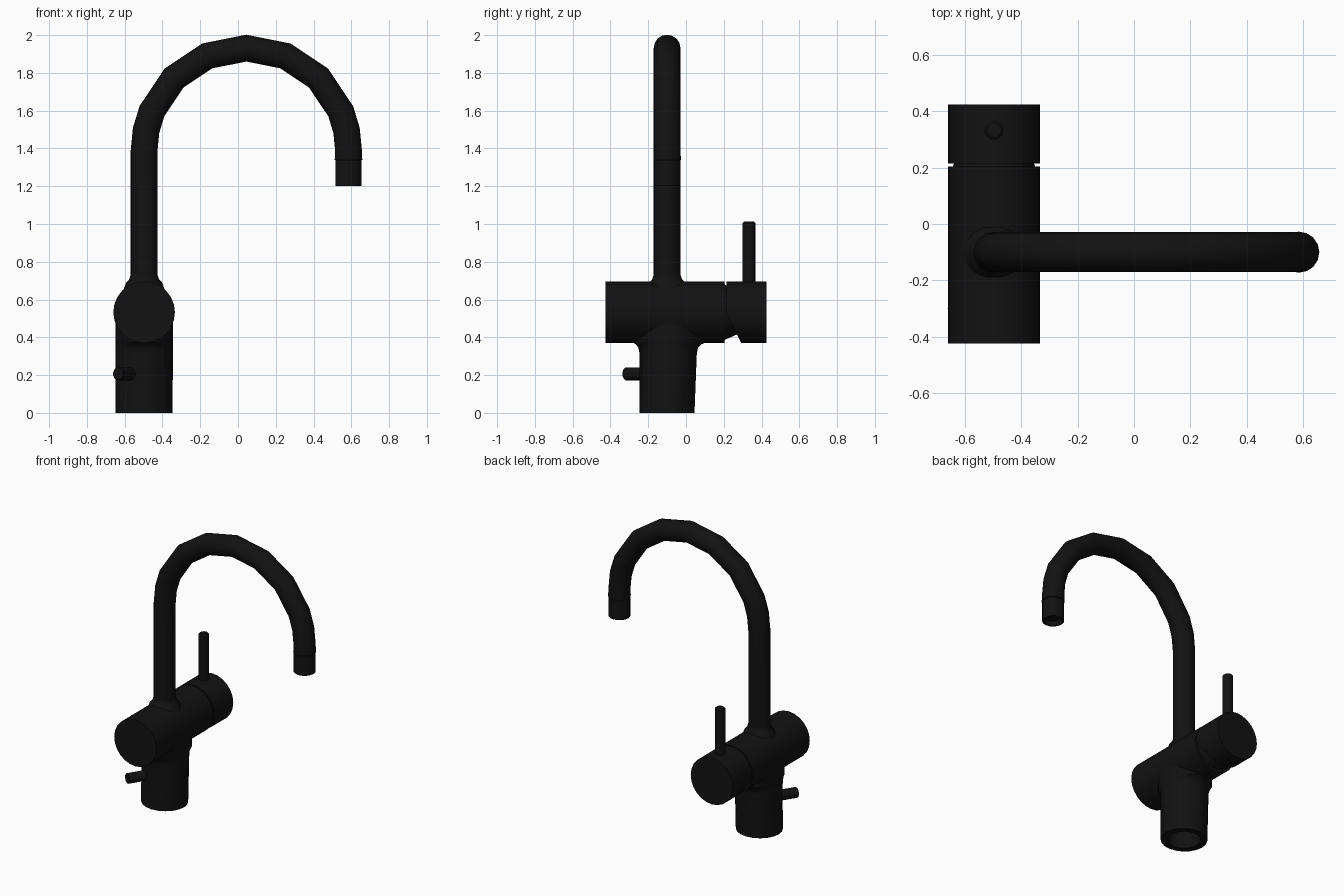
import bpy, bmesh, math
from mathutils import Vector

if "Cube" in bpy.data.objects:
    bpy.data.objects.remove(bpy.data.objects["Cube"])

X, Y, Z = Vector((1, 0, 0)), Vector((0, 1, 0)), Vector((0, 0, 1))
CX, CY, CZ = -0.497, -0.10, 0.533   # column axis x/y, body axis height
R = 0.163                            # body radius

black = bpy.data.materials.new("matte_black")
black.diffuse_color = (0.006, 0.006, 0.006, 1)
black.use_nodes = True
black.node_tree.nodes["Principled BSDF"].inputs["Base Color"].default_value = black.diffuse_color


def ring(c, u, v, ru, rv=None, n=20):
    rv = ru if rv is None else rv
    return [Vector(c) + u * ru * math.cos(2 * math.pi * i / n)
            + v * rv * math.sin(2 * math.pi * i / n) for i in range(n)]


def loft(name, rings, cut=None):
    """Skin a chain of rings, cap both ends, optionally slice by a plane."""
    bm = bmesh.new()
    loops = [[bm.verts.new(p) for p in r] for r in rings]
    for a, b in zip(loops, loops[1:]):
        for i in range(len(a)):
            j = (i + 1) % len(a)
            bm.faces.new((a[i], a[j], b[j], b[i]))
    bm.faces.new(loops[0][::-1])
    bm.faces.new(loops[-1])
    if cut:
        res = bmesh.ops.bisect_plane(bm, geom=bm.verts[:] + bm.edges[:] + bm.faces[:],
                                     plane_co=cut[0], plane_no=cut[1], clear_outer=True)
        edges = [e for e in res["geom_cut"] if isinstance(e, bmesh.types.BMEdge)]
        bmesh.ops.holes_fill(bm, edges=edges)
    bmesh.ops.recalc_face_normals(bm, faces=bm.faces[:])
    me = bpy.data.meshes.new(name)
    bm.to_mesh(me)
    bm.free()
    me.materials.append(black)
    ob = bpy.data.objects.new(name, me)
    bpy.context.collection.objects.link(ob)
    return ob


def turned(name, origin, axis, profile, n=20, cut=None):
    """Turned part: profile is (distance along axis, radius)."""
    u = axis.orthogonal().normalized()
    v = axis.cross(u)
    return loft(name, [ring(Vector(origin) + axis * d, u, v, r, n=n) for d, r in profile], cut)


# horizontal mixer body
turned("mixer_body", (CX, 0, CZ), Y, [(-0.425, R), (0.205, R)], 24)

# tapered cartridge core between body and handle
turned("cartridge_core", (CX, 0, CZ), Y, [(0.19, 0.146), (0.205, 0.146), (0.30, 0.105)], 24)

# handle drum, underside sliced at a slant
turned("handle_drum", (CX, 0, CZ), Y, [(0.214, R), (0.425, R)], 24,
       cut=(Vector((CX, 0.212, 0.53)), Vector((0, -0.16, -0.08))))

# lever pin
turned("handle_lever", (CX, 0.333, 0), Z,
       [(0.66, 0.034), (1.005, 0.034), (1.013, 0.026)], 14)

# base column: z, y min, y max, x radius; hollow below, flared into the body
levels = [(0.20, -0.20, 0.00, 0.10), (0.0, -0.205, 0.005, 0.105),
          (0.0, -0.245, 0.045, 0.151), (0.31, -0.245, 0.057, 0.152),
          (0.345, -0.252, 0.063, 0.152), (0.362, -0.265, 0.08, 0.152),
          (0.375, -0.285, 0.11, 0.152), (0.53, -0.285, 0.11, 0.152)]
loft("base_column", [ring((CX, (a + b) / 2, z), X, Y, rx, (b - a) / 2)
                     for z, a, b, rx in levels])

# side knob on the base
d = Vector((-0.53, -0.848, 0)).normalized()
turned("base_knob", (CX, CY, 0.207), d, [(0.12, 0.035), (0.255, 0.035), (0.26, 0.031)], 12)

# fillet collar under the spout
turned("spout_collar", (CX, CY, 0), Z,
       [(0.65, 0.11), (0.69, 0.095), (0.705, 0.08), (0.735, 0.070), (0.78, 0.069)], 16)

# gooseneck spout
AX, AZ, AR = 0.044, 1.39, 0.541
rings = [ring((AX - AR, CY, z), X, Y, 0.071, n=16) for z in (0.72, 1.1)]
for deg in [0, 11.25] + [22.5 * k for k in range(1, 8)] + [168.75, 180]:
    t = math.radians(deg)
    out = Vector((-math.cos(t), 0, math.sin(t)))
    rings.append(ring(Vector((AX, CY, AZ)) + out * AR, -out, Y, 0.071, n=16))
rings.append(ring((AX + AR, CY, 1.34), -X, Y, 0.073, n=16))
loft("spout_tube", rings)

# outlet nozzle with recessed mouth
turned("outlet_nozzle", (AX + AR, CY, 0), Z,
       [(1.23, 0.055), (1.20, 0.058), (1.20, 0.070), (1.335, 0.070), (1.345, 0.06)], 16)

# smooth shading with crisp edges
bpy.ops.object.select_all(action='DESELECT')
for ob in bpy.context.collection.objects:
    ob.select_set(True)
    bpy.context.view_layer.objects.active = ob
bpy.ops.object.shade_smooth_by_angle(angle=math.radians(35))
